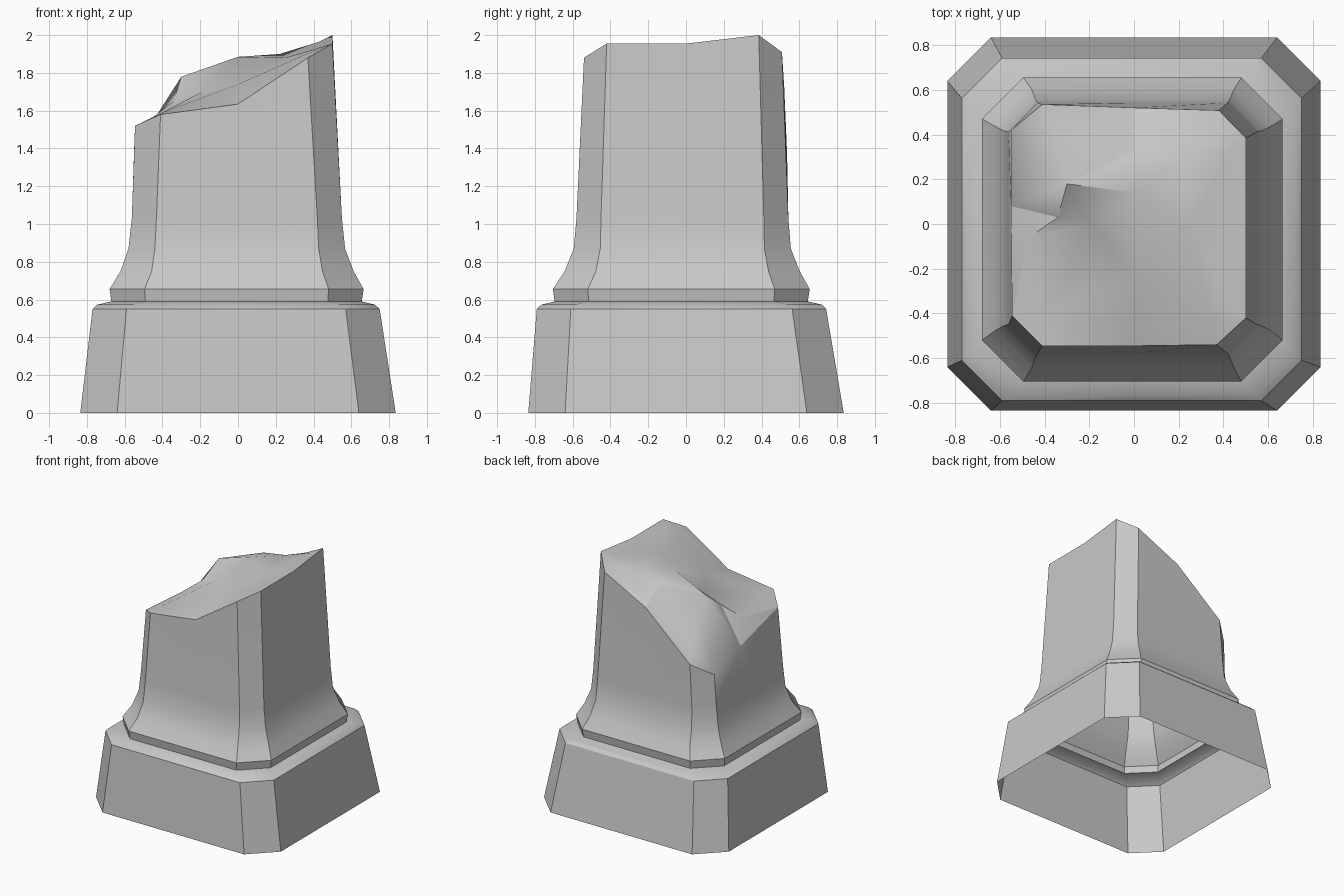
import bpy, bmesh, math
from mathutils import Vector
from mathutils.geometry import delaunay_2d_cdt

if "Cube" in bpy.data.objects:
    bpy.data.objects.remove(bpy.data.objects["Cube"])

stone = bpy.data.materials.new("grey_stone")
stone.diffuse_color = (0.58, 0.58, 0.58, 1)
stone.use_nodes = True
stone.node_tree.nodes["Principled BSDF"].inputs["Base Color"].default_value = stone.diffuse_color


def ring(z, x0, x1, y0, y1, c):
    """Chamfered square with a midpoint on each side, counter-clockwise."""
    mx, my = (x0 + x1) / 2, (y0 + y1) / 2
    return [(x, y, z) for x, y in (
        (x0 + c, y0), (mx, y0), (x1 - c, y0), (x1, y0 + c), (x1, my), (x1, y1 - c),
        (x1 - c, y1), (mx, y1), (x0 + c, y1), (x0, y1 - c), (x0, my), (x0, y0 + c))]


def build(name, rings, cap_points=None):
    bm = bmesh.new()
    loops = [[bm.verts.new(p) for p in r] for r in rings]
    for a, b in zip(loops, loops[1:]):
        for i in range(12):
            j = (i + 1) % 12
            bm.faces.new((a[i], a[j], b[j], b[i]))
    if cap_points:
        # rough broken surface spanned across the top rim
        verts = loops[-1] + [bm.verts.new(p) for p in cap_points]
        flat = [Vector(v.co[:2]) for v in verts]
        rim = [(i, (i + 1) % 12) for i in range(12)]
        out = delaunay_2d_cdt(flat, rim, [], 1, 1e-5)
        for tri in out[2]:
            bm.faces.new([verts[out[3][k][0]] for k in tri])
    me = bpy.data.meshes.new(name)
    bm.to_mesh(me)
    bm.free()
    me.materials.append(stone)
    ob = bpy.data.objects.new(name, me)
    bpy.context.collection.objects.link(ob)
    bpy.ops.object.select_all(action='DESELECT')
    ob.select_set(True)
    bpy.context.view_layer.objects.active = ob
    bpy.ops.object.shade_smooth_by_angle(angle=math.radians(30))
    return ob


# Plinth with bevelled ledge, open underneath
seat = ring(0.59, -0.67, 0.655, -0.695, 0.645, 0.18)
build("plinth", [
    ring(0.0, -0.835, 0.835, -0.835, 0.835, 0.195),
    ring(0.55, -0.77, 0.75, -0.79, 0.742, 0.18),
    ring(0.573, -0.745, 0.725, -0.765, 0.72, 0.18),
    seat])

# Shaft with flared foot; the rim follows the break
rim = [(-0.41, -0.545, 1.58), (0, -0.545, 1.635), (0.37, -0.54, 1.88),
       (0.5, -0.42, 1.955), (0.5, 0, 1.955), (0.5, 0.385, 2.0),
       (0.38, 0.508, 1.91), (0, 0.52, 1.725), (-0.41, 0.535, 1.375),
       (-0.55, 0.42, 1.285), (-0.55, 0.08, 1.39), (-0.545, -0.41, 1.52)]
# Ridge, hollow and chipped corners of the broken surface
broken = [(-0.30, 0.18, 1.78), (-0.34, 0.03, 1.65), (-0.19, 0.0, 1.70),
          (0, 0.14, 1.885), (0, 0.33, 1.85), (0.0, -0.25, 1.74),
          (0.25, -0.02, 1.88), (0.22, 0.30, 1.90), (0.34, 0.38, 1.92),
          (0.43, 0.32, 1.965), (0.34, -0.42, 1.89), (0.42, -0.33, 1.93),
          (-0.40, -0.40, 1.59), (-0.47, -0.06, 1.55), (-0.36, 0.45, 1.45)]
build("broken_shaft", [
    seat,
    ring(0.655, -0.68, 0.665, -0.705, 0.655, 0.185),
    ring(0.75, -0.622, 0.612, -0.642, 0.602, 0.165),
    ring(0.87, -0.58, 0.567, -0.594, 0.555, 0.14),
    ring(1.03, -0.562, 0.55, -0.58, 0.542, 0.13),
    rim], broken)
